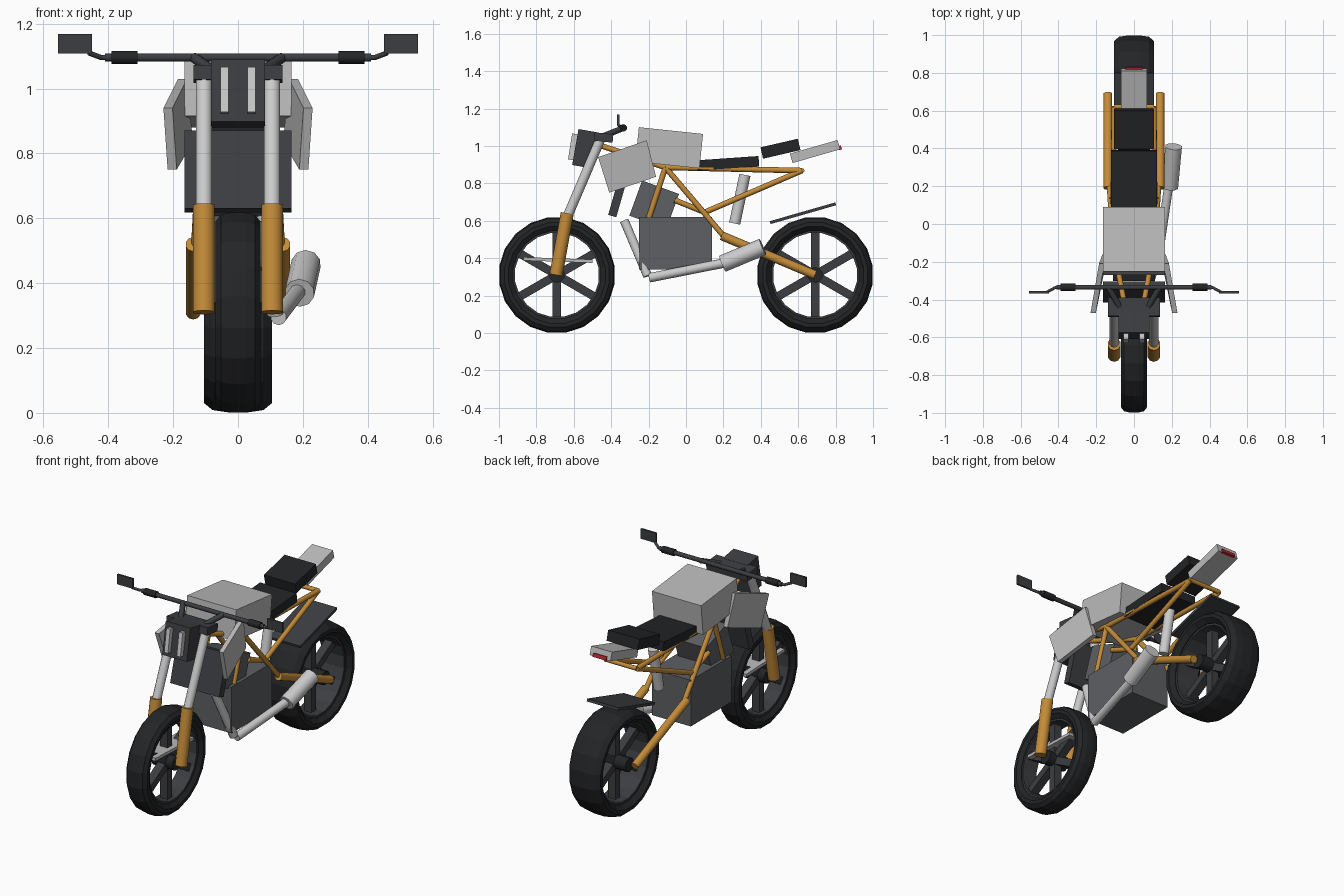
import bpy, bmesh
from math import radians, sin, cos, pi
from mathutils import Vector, Matrix

if "Cube" in bpy.data.objects:
    bpy.data.objects.remove(bpy.data.objects["Cube"])


def material(name, rgb):
    m = bpy.data.materials.new(name)
    m.diffuse_color = (*rgb, 1)
    m.use_nodes = True
    m.node_tree.nodes["Principled BSDF"].inputs["Base Color"].default_value = m.diffuse_color
    return m


ORANGE = material("orange_metal", (0.55, 0.26, 0.04))
BLACK = material("black_rubber", (0.017, 0.018, 0.02))
DARK = material("dark_plastic", (0.045, 0.047, 0.053))
ENGINE = material("engine_grey", (0.11, 0.115, 0.125))
SILVER = material("silver", (0.75, 0.76, 0.78))
BODY = material("body_grey", (0.5, 0.5, 0.5))
RED = material("red_lens", (0.45, 0.02, 0.03))


def add(name, bm, mat):
    bmesh.ops.recalc_face_normals(bm, faces=bm.faces[:])
    me = bpy.data.meshes.new(name)
    bm.to_mesh(me)
    bm.free()
    me.materials.append(mat)
    ob = bpy.data.objects.new(name, me)
    bpy.context.collection.objects.link(ob)
    return ob


def box(name, loc, size, tilt, mat):
    bm = bmesh.new()
    m = Matrix.Translation(loc) @ Matrix.Rotation(radians(tilt), 4, 'X') @ Matrix.Diagonal((*size, 1))
    bmesh.ops.create_cube(bm, size=1, matrix=m)
    return add(name, bm, mat)


def rod_into(bm, a, b, r, sides=10):
    a, b = Vector(a), Vector(b)
    d = b - a
    m = Matrix.Translation((a + b) / 2) @ d.to_track_quat('Z', 'Y').to_matrix().to_4x4()
    bmesh.ops.create_cone(bm, cap_ends=True, segments=sides, radius1=r, radius2=r,
                          depth=d.length, matrix=m)


def rods(name, pairs, r, mat, sides=10, smooth=True):
    bm = bmesh.new()
    for a, b in pairs:
        rod_into(bm, a, b, r, sides)
    ob = add(name, bm, mat)
    if smooth:
        for p in ob.data.polygons:
            p.use_smooth = len(p.vertices) == 4
    return ob


def ring(name, profile, y, z, mat, n=20):
    # closed (x, radius) profile revolved about the wheel axle
    bm = bmesh.new()
    loops = []
    for i in range(n):
        t = 2 * pi * (i + 0.5) / n
        loops.append([bm.verts.new((x, y + r * sin(t), z + r * cos(t))) for x, r in profile])
    k = len(profile)
    for i in range(n):
        p, q = loops[i], loops[(i + 1) % n]
        for j in range(k):
            bm.faces.new((p[j], p[(j + 1) % k], q[(j + 1) % k], q[j]))
    return add(name, bm, mat)


# Wheels: tyre, rim, six spokes and hub
for pos, y, w in (("front", -0.69, 0.07), ("rear", 0.69, 0.105)):
    z = 0.31
    half = [(0.75 * w, 0.237), (w, 0.262), (w, 0.283), (0.75 * w, 0.305), (0.3 * w, 0.312)]
    ring(pos + "_tyre", half + [(-x, r) for x, r in reversed(half)], y, z, BLACK)
    s = 0.7 * w
    ring(pos + "_rim", [(s, 0.226), (s, 0.245), (-s, 0.245), (-s, 0.226)], y, z, DARK)
    bm = bmesh.new()
    for i in range(6):
        m = (Matrix.Translation((0, y, z)) @ Matrix.Rotation(i * pi / 3, 4, 'X')
             @ Matrix.Translation((0, 0, 0.13)) @ Matrix.Diagonal((0.05, 0.045, 0.2, 1)))
        bmesh.ops.create_cube(bm, size=1, matrix=m)
    add(pos + "_spokes", bm, DARK)
    rods(pos + "_hub", [((-w, y, z), (w, y, z))], 0.042, BLACK)

# Front guard strip and rear fender
box("front_guard", (0, -0.685, 0.39), (0.11, 0.37, 0.018), -2, BODY)
box("rear_fender", (0, 0.625, 0.64), (0.21, 0.365, 0.016), 16, DARK)

# Fork, swingarm, frame and controls, mirrored left and right
for side, s in (("left", -1), ("right", 1)):
    rods(side + "_fork_tube", [((s * .105, -.46, 1.03), (s * .105, -.635, .62))], 0.026, SILVER)
    rods(side + "_fork_slider", [((s * .105, -.635, .64), (s * .105, -.695, .31))], 0.035, ORANGE)
    rods(side + "_swingarm", [((s * .138, .19, .52), (s * .138, .69, .31))], 0.024, ORANGE)
    head, knee = (s * .045, -.45, 1.0), (s * .11, -.11, .885)
    low, tail = (s * .11, .10, .645), (s * .105, .62, .868)
    rods(side + "_frame", [(head, knee), (knee, tail), (knee, (s * .11, -.20, .61)),
                           (knee, (s * .13, .20, .52)), ((s * .11, -.06, .71), low),
                           (low, tail)], 0.015, ORANGE)
    rods(side + "_riser", [((s * .07, -.45, 1.05), (s * .135, -.335, 1.095))], 0.016, DARK)
    rods(side + "_grip", [((s * .31, -.335, 1.096), (s * .39, -.335, 1.096))], 0.02, BLACK)
    rods(side + "_mirror_stalk", [((s * .40, -.335, 1.096), (s * .425, -.338, 1.096)),
                                  ((s * .42, -.338, 1.095), (s * .46, -.36, 1.11))], 0.008, DARK)
    box(side + "_mirror", (s * .503, -.362, 1.138), (.104, .012, .06), 0, DARK)
    box(side + "_headlight_lens", (s * .042, -.605, .995), (.025, .03, .14), -9, SILVER)
    # angled side panel
    quad = [(.23, -.47, .94), (.185, -.21, 1.03), (.167, -.16, .835), (.217, -.41, .75)]
    bm = bmesh.new()
    face = bm.faces.new([bm.verts.new((s * x, y, z)) for x, y, z in quad])
    out = bmesh.ops.extrude_face_region(bm, geom=[face], use_keep_orig=True)
    for v in [g for g in out["geom"] if isinstance(g, bmesh.types.BMVert)]:
        v.co.x -= s * 0.028
    add(side + "_side_panel", bm, BODY)

rods("handlebar", [((-.41, -.335, 1.096), (.41, -.335, 1.096))], 0.013, DARK)
rods("tail_cross_tube", [((-.105, .62, .868), (.105, .62, .868))], 0.013, ORANGE)

# Head: clamp, headlight, radiator
box("fork_clamp", (0, -.44, 1.045), (.275, .10, .045), -6, DARK)
box("headlight", (0, -.54, .985), (.165, .105, .195), -10, DARK)
box("radiator", (0, -.36, .745), (.33, .045, .25), -16, DARK)

# Engine block, cylinder and rear shock
box("engine", (0, -.055, .48), (.26, .39, .28), 0, ENGINE)
box("cylinder", (0, -.17, .685), (.22, .21, .20), -20, ENGINE)
rods("shock", [((0, .315, .845), (0, .26, .585))], 0.03, SILVER)

# Exhaust on the right side
rods("exhaust_pipe", [((.075, -.33, .60), (.115, -.205, .305)),
                      ((.125, -.195, .295), (.185, .21, .375))], 0.025, SILVER)
rods("muffler", [((.19, .195, .37), (.21, .41, .46))], 0.046, SILVER)

# Tank, seats and tail
box("tank", (0, -.09, .99), (.33, .345, .185), -6, BODY)
box("seat", (0, .225, .907), (.245, .33, .055), 4, BLACK)
box("passenger_seat", (0, .505, .985), (.21, .205, .062), 13, BLACK)
box("tail", (0, .69, .97), (.14, .265, .052), 16, BODY)
box("tail_light", (0, .823, .99), (.09, .016, .022), 16, RED)
